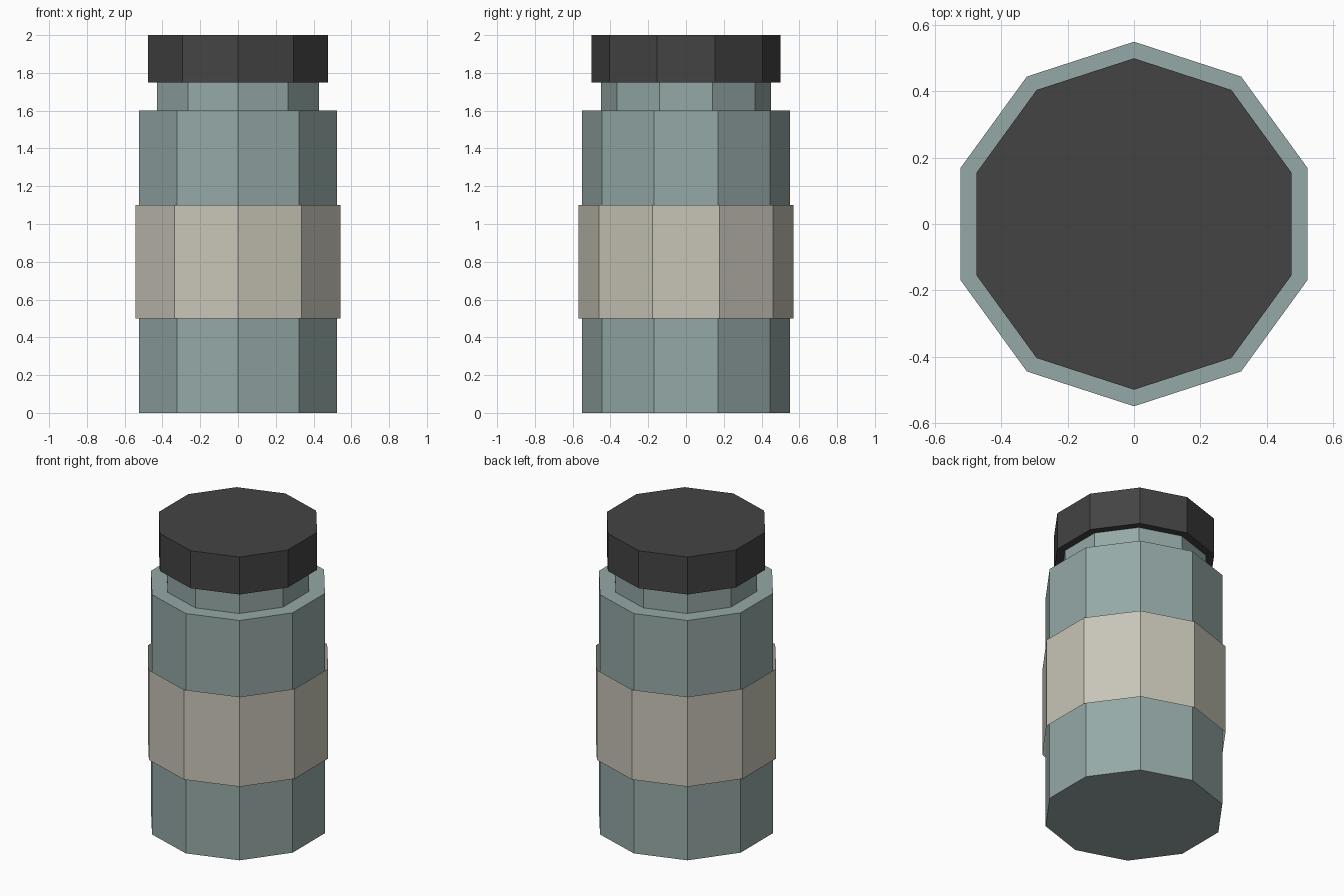
import bpy

cube = bpy.data.objects.get("Cube")
if cube:
    bpy.data.objects.remove(cube, do_unlink=True)

SIDES = 10


def make_material(name, rgb):
    mat = bpy.data.materials.new(name)
    mat.use_nodes = True
    color = (*rgb, 1.0)
    mat.diffuse_color = color
    mat.node_tree.nodes["Principled BSDF"].inputs["Base Color"].default_value = color
    return mat


def add_prism(name, radius, bottom, top, mat, ends="NGON"):
    """Flat-shaded ten-sided prism with corners on the y axis."""
    bpy.ops.mesh.primitive_cylinder_add(
        vertices=SIDES, radius=radius, depth=top - bottom,
        end_fill_type=ends, location=(0, 0, (bottom + top) / 2))
    obj = bpy.context.object
    obj.name = name
    obj.data.materials.append(mat)
    return obj


glass = make_material("grey green", (0.30, 0.395, 0.385))
paper = make_material("warm beige", (0.575, 0.555, 0.475))
dark = make_material("dark grey", (0.057, 0.057, 0.057))

# Bottle body and neck
add_prism("body", 0.55, 0.0, 1.6, glass)
add_prism("neck", 0.45, 1.6, 1.75, glass)

# Open label sleeve around the body
add_prism("label", 0.57, 0.5, 1.1, paper, ends="NOTHING")

# Screw cap
add_prism("cap", 0.5, 1.75, 2.0, dark)
